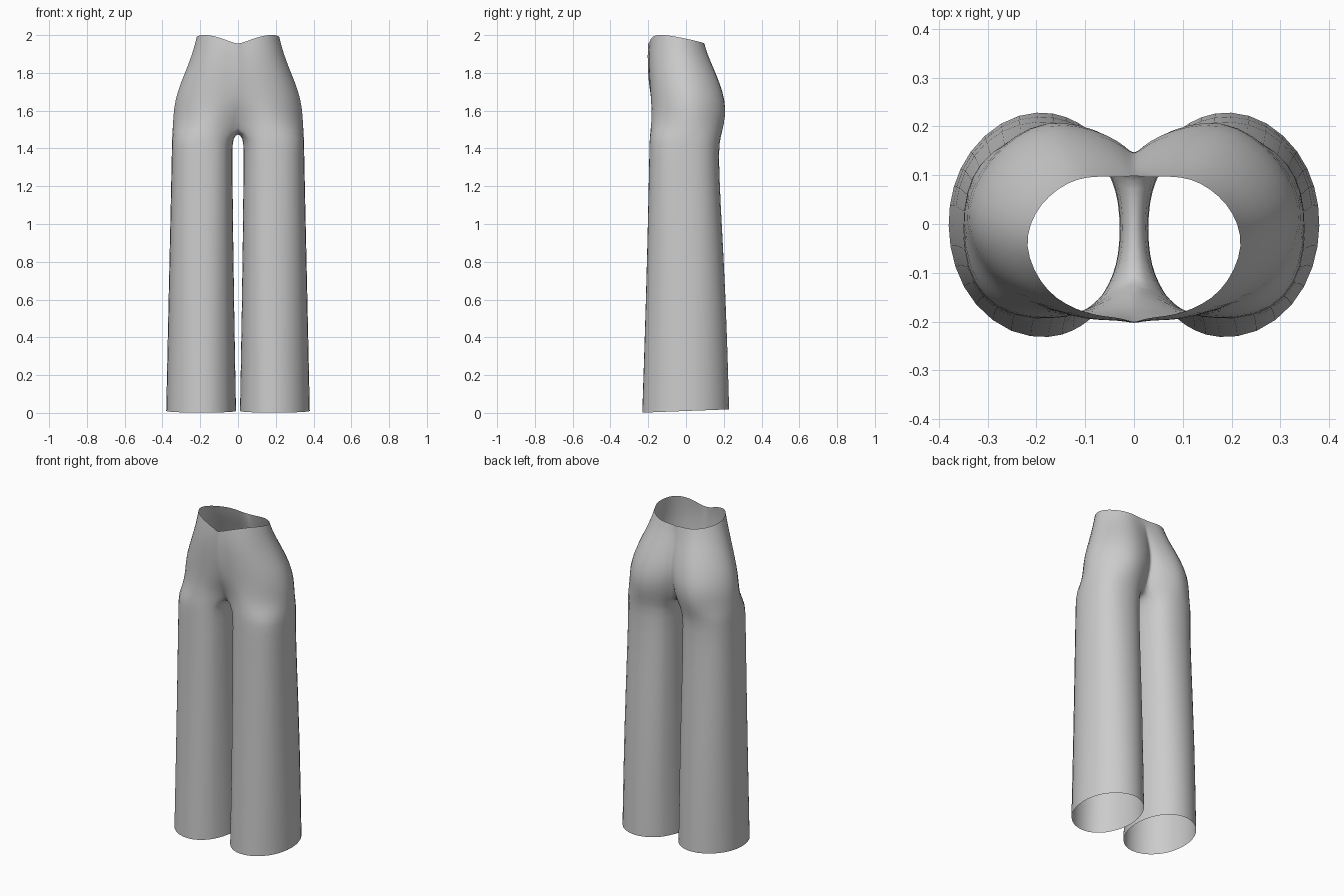
import bpy, bmesh, math

if "Cube" in bpy.data.objects:
    bpy.data.objects.remove(bpy.data.objects["Cube"])

fabric = bpy.data.materials.new("grey fabric")
fabric.diffuse_color = (0.6, 0.6, 0.6, 1)
fabric.use_nodes = True
fabric.node_tree.nodes["Principled BSDF"].inputs["Base Color"].default_value = fabric.diffuse_color


def spline(points, steps):
    """Smooth curve through the control points."""
    out = []
    n = len(points)
    for i in range(n - 1):
        p0, p1, p2, p3 = (points[max(0, min(n - 1, j))] for j in range(i - 1, i + 3))
        for s in range(steps):
            t = s / steps
            out.append(tuple(
                b + 0.5 * t * (c - a + t * (2*a - 5*b + 4*c - d + t * (3*(b - c) + d - a)))
                for a, b, c, d in zip(p0, p1, p2, p3)))
    return out + [tuple(points[-1])]


def hip_controls(z, w, yc, f, b, fc, bc):
    """Half cross-section of the hips, centre front round to centre back."""
    return [(0, fc, z), (.15*w, fc + .5*(f - fc), z), (.45*w, f, z),
            (.8*w, yc + .68*(f - yc), z), (w, yc, z),
            (.86*w, yc + .62*(b - yc), z), (.52*w, b, z),
            (.15*w, bc + .62*(b - bc), z), (0, bc, z)]


STEPS = 2
INNER = 6
# Hips: height, half width, side y, front y, back y, centre front y, centre back y
hips = [(1.96, .222, -.045, -.182, .094, -.202, .099),
        (1.90, .245, -.04, -.193, .112, -.204, .102),
        (1.80, .286, -.02, -.190, .158, -.203, .125),
        (1.70, .327, -.005, -.184, .198, -.192, .145),
        (1.61, .346, .003, -.182, .216, -.170, .138),
        (1.53, .350, .003, -.189, .209, -.115, .095)]
# Legs: height, inner x, outer x, front y, back y
legs = [(1.455, .026, .352, -.197, .185),
        (1.39, .029, .353, -.198, .176),
        (1.15, .027, .358, -.203, .184),
        (.60, .020, .371, -.217, .217),
        (.01, .009, .384, -.238, .234)]
leg_angles = [-140, -124, -98, -45, 0, 40, 90, 124, 140]

bm = bmesh.new()
rows = []
for k, row in enumerate(hips):
    pts = hip_controls(*row)
    if k == 0:  # waistline dips at centre front and back
        heights = (1.955, 1.963, 1.987, 2.003, 1.99, 1.972, 1.958, 1.952, 1.95)
        pts = [(x, y, h) for (x, y, _), h in zip(pts, heights)]
    if k == len(hips) - 1:  # centre of the crotch ring hangs lower
        pts[0], pts[-1] = (0, row[5], 1.51), (0, row[6], 1.51)
    rows.append([bm.verts.new(p) for p in spline(pts, STEPS)])

# Crotch line joins centre back to centre front between the legs
fc, bc = hips[-1][5:]
for i in range(1, INNER):
    t = i / INNER
    z = 1.51 - .028 * math.sin(math.pi * t)
    rows[-1].append(bm.verts.new((0, bc + (fc - bc) * t, z)))

# Leg rings follow the same vertex order
angles = [a[0] for a in spline([(a,) for a in leg_angles], STEPS)]
angles += [140 + 80 * i / INNER for i in range(1, INNER)]
for z, xi, xo, yf, yb in legs:
    ring = []
    e = 2 / (2.0 + .4 * z / 1.45)
    for a in angles:
        c, s = math.cos(math.radians(a)), math.sin(math.radians(a))
        x = (xi + xo) / 2 + (xo - xi) / 2 * math.copysign(abs(c) ** e, c)
        y = (yf + yb) / 2 + (yb - yf) / 2 * math.copysign(abs(s) ** e, s)
        h = z + s * .009 if z < .1 else z
        ring.append(bm.verts.new((x, y, h)))
    rows.append(ring)

# Skin open hip rows, then closed leg rings
arc = len(rows[0])
for k in range(len(rows) - 1):
    a, b = rows[k], rows[k + 1]
    closed = k >= len(hips) - 1
    n = len(a)
    for i in range(n if closed else arc - 1):
        j = (i + 1) % n
        bm.faces.new((a[i], b[i], b[j], a[j]))
for f in bm.faces:
    f.smooth = True

mesh = bpy.data.meshes.new("trousers")
bm.to_mesh(mesh)
bm.free()
mesh.materials.append(fabric)
trousers = bpy.data.objects.new("trousers", mesh)
bpy.context.collection.objects.link(trousers)

# Mirror the other half, then smooth the cloth
mirror = trousers.modifiers.new("other half", 'MIRROR')
mirror.use_clip = True
mirror.merge_threshold = 0.0005
sub = trousers.modifiers.new("smooth cloth", 'SUBSURF')
sub.levels = sub.render_levels = 1
